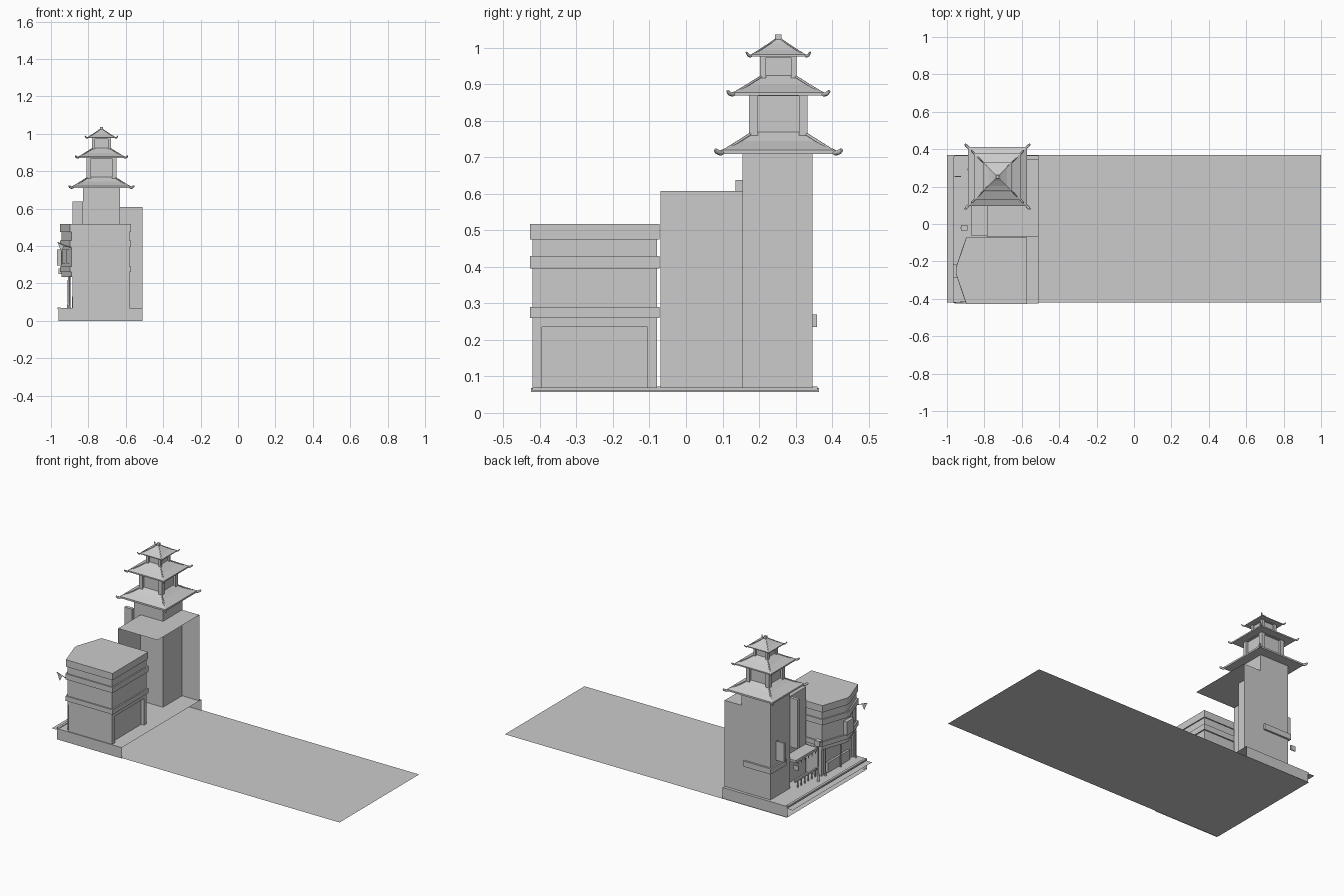
import bpy, bmesh
from math import hypot
from mathutils import Vector

if "Cube" in bpy.data.objects:
    bpy.data.objects.remove(bpy.data.objects["Cube"])


def mesh(name, verts, faces):
    me = bpy.data.meshes.new(name)
    me.from_pydata(verts, [], faces)
    bm = bmesh.new()
    bm.from_mesh(me)
    bmesh.ops.recalc_face_normals(bm, faces=bm.faces)
    bm.to_mesh(me)
    bm.free()
    ob = bpy.data.objects.new(name, me)
    bpy.context.collection.objects.link(ob)
    return ob


def quad(name, *pts):
    return mesh(name, pts, [tuple(range(len(pts)))])


def prism(name, outline, z0, z1, caps=True):
    n = len(outline)
    verts = [(x, y, z) for z in (z0, z1) for x, y in outline]
    faces = [(i, (i + 1) % n, n + (i + 1) % n, n + i) for i in range(n)]
    if caps:
        faces += [tuple(range(n))[::-1], tuple(range(n, 2 * n))]
    return mesh(name, verts, faces)


def box(name, x0, x1, y0, y1, z0, z1, caps=True):
    return prism(name, [(x0, y0), (x1, y0), (x1, y1), (x0, y1)], z0, z1, caps)


def grow(outline, d):
    cx, cy = -0.75, -0.25
    out = []
    for x, y in outline:
        out.append((x + (d if x > cx else -d), y + (0 if abs(y - cy) < .05 else d if y > cy else -d)))
    return out


def tube(name, points, radii):
    cu = bpy.data.curves.new(name, 'CURVE')
    cu.dimensions = '3D'
    cu.bevel_depth = 1.0
    cu.bevel_resolution = 1
    cu.use_fill_caps = True
    sp = cu.splines.new('POLY')
    sp.points.add(len(points) - 1)
    for p, co, r in zip(sp.points, points, radii):
        p.co = (*co, 1)
        p.radius = r
    ob = bpy.data.objects.new(name, cu)
    bpy.context.collection.objects.link(ob)
    return ob


# Ground sheet, raised pavement with open right end, kerb and road strip
quad("ground", (-.96, -.42, 0), (1, -.42, 0), (1, .37, 0), (-.96, .37, 0))
quad("pavement_top", (-.96, -.425, .068), (-.51, -.425, .068), (-.51, .365, .068), (-.96, .365, .068))
for y in (-.425, .365):
    quad("pavement_side", (-.96, y, 0), (-.51, y, 0), (-.51, y, .068), (-.96, y, .068))
quad("kerb", (-.96, -.425, .057), (-.96, .365, .057), (-.96, .365, .068), (-.96, -.425, .068))
quad("road_strip", (-1, -.42, .057), (-.96, -.42, .057), (-.96, .37, .057), (-1, .37, .057))
box("kerb_edge", -.965, -.95, -.42, .36, .062, .072)

# Front shop: recessed ground floor below an angled bay
plan = [(-.58, -.42), (-.58, -.08), (-.89, -.08), (-.945, -.235), (-.945, -.265), (-.89, -.42)]
box("shop_ground_floor", -.875, -.6, -.415, -.085, .068, .235, False)
for y0, y1 in ((-.42, -.395), (-.105, -.08)):
    box("shop_side_wall", -.885, -.58, y0, y1, .068, .235)
prism("shop_upper_floors", plan, .235, .475)
for z0, z1 in ((.26, .29), (.395, .43)):
    prism("shop_band", grow(plan, .008), z0, z1)
prism("shop_parapet", grow(plan, .007), .475, .518)
for s in (-1, 1):
    for t0, t1 in ((.15, .48), (.55, .88)):
        a, b = Vector((-.948, -.25 + s * .015)), Vector((-.893, -.25 + s * .17))
        p, q = a.lerp(b, t0), a.lerp(b, t1)
        quad("bay_window", (*p, .305), (*q, .305), (*q, .385), (*p, .385))
for y in (-.4, -.25, -.1):
    tube("shop_post", [(-.9, y, .068), (-.9, y, .1), (-.9, y, .24)], [.006, .004, .004])
box("shop_counter", -.888, -.87, -.36, -.14, .068, .13)

# Middle building: open shell with roof, left wall and back wall
quad("middle_roof", (-.785, -.07, .608), (-.51, -.07, .608), (-.51, .345, .608), (-.785, .345, .608))
quad("middle_left_wall", (-.785, -.07, .068), (-.785, .155, .068), (-.785, .155, .608), (-.785, -.07, .608))
quad("middle_back_wall", (-.51, .345, .068), (-.63, .345, .068), (-.63, .345, .608), (-.51, .345, .608))

# Porch canopy with pennants between tower and shop
box("canopy", -.868, -.785, -.065, .15, .235, .25)
box("porch_rail", -.865, -.855, -.065, .15, .11, .12)
for i in range(6):
    y = -.06 + i * .035
    quad("pennant", (-.87, y, .25), (-.87, y + .03, .25), (-.87, y + .015, .215))
    box("rail_post", -.863, -.857, y, y + .006, .068, .115)
tube("lamp_pole", [(-.905, -.02, .068), (-.905, -.02, .12), (-.905, -.02, .3), (-.925, -.02, .32)],
     [.009, .006, .005, .004])
box("lamp", -.925, -.89, -.035, -.005, .29, .325)

# Tower shaft with signs
box("tower_shaft", -.83, -.63, .155, .347, .068, .725)
box("tower_band", -.84, -.65, .2, .359, .235, .27)
box("vertical_sign", -.885, -.83, .135, .155, .33, .638)
box("hanging_sign", -.89, -.835, .285, .297, .3, .42)
box("small_sign", -.96, -.925, .25, .256, .25, .28)
box("bay_sign", -.968, -.945, -.285, -.215, .295, .38)
quad("flag", (-.965, -.42, .42), (-.93, -.42, .4), (-.945, -.42, .37))
tube("flag_pole", [(-.965, -.42, .42), (-.89, -.415, .39)], [.002, .002])

# Pagoda tiers: concave hipped roofs with curled hip ridges
CX, CY = -.73, .253


def pagoda_roof(half, z0, z1):
    h = z1 - z0
    prof = [(.55, z0), (1, z0), (1, z0 + .1 * h), (.65, z0 + .34 * h), (.3, z0 + .68 * h), (.03, z1)]
    corners = ((-1, -1), (1, -1), (1, 1), (-1, 1))
    verts = [(CX + sx * r * half, CY + sy * r * half, z) for r, z in prof for sx, sy in corners]
    faces = [(4 * k + i, 4 * k + (i + 1) % 4, 4 * k + 4 + (i + 1) % 4, 4 * k + 4 + i)
             for k in range(len(prof) - 1) for i in range(4)]
    faces += [(3, 2, 1, 0), tuple(range(len(verts) - 4, len(verts)))]
    mesh("pagoda_roof", verts, faces)
    ridge = [(0.02, z1), (.3, z0 + .7 * h), (.65, z0 + .36 * h), (.93, z0 + .08 * h),
             (1.0, z0 + .02 * h), (1.06, z0 + .06 * h)]
    w = .03 * half + .001
    for sx, sy in corners:
        pts = [(CX + sx * r * half, CY + sy * r * half, z) for r, z in ridge]
        e = half * 1.06 + .006
        pts.append((CX + sx * e, CY + sy * e, z0 + .012))
        tube("hip_ridge", pts, [w * .7, w * .7, w * .7, w, w * 1.2, w * 1.2, w * .8])


def pagoda_storey(half, z0, z1, post):
    box("storey_core", CX - half + post * .6, CX + half - post * .6,
        CY - half + post * .6, CY + half - post * .6, z0, z1)
    for sx in (-1, 1):
        for sy in (-1, 1):
            x, y = CX + sx * (half - post / 2), CY + sy * (half - post / 2)
            box("storey_post", x - post / 2, x + post / 2, y - post / 2, y + post / 2, z0, z1)
    box("storey_lintel", CX - half, CX + half, CY - half, CY + half, z1 - .012, z1)


pagoda_roof(.158, .709, .815)
pagoda_storey(.08, .74, .88, .024)
pagoda_roof(.126, .87, .952)
pagoda_storey(.05, .9, .985, .016)
pagoda_roof(.077, .976, 1.028)
box("finial", CX - .009, CX + .009, CY - .009, CY + .009, 1.02, 1.036)
